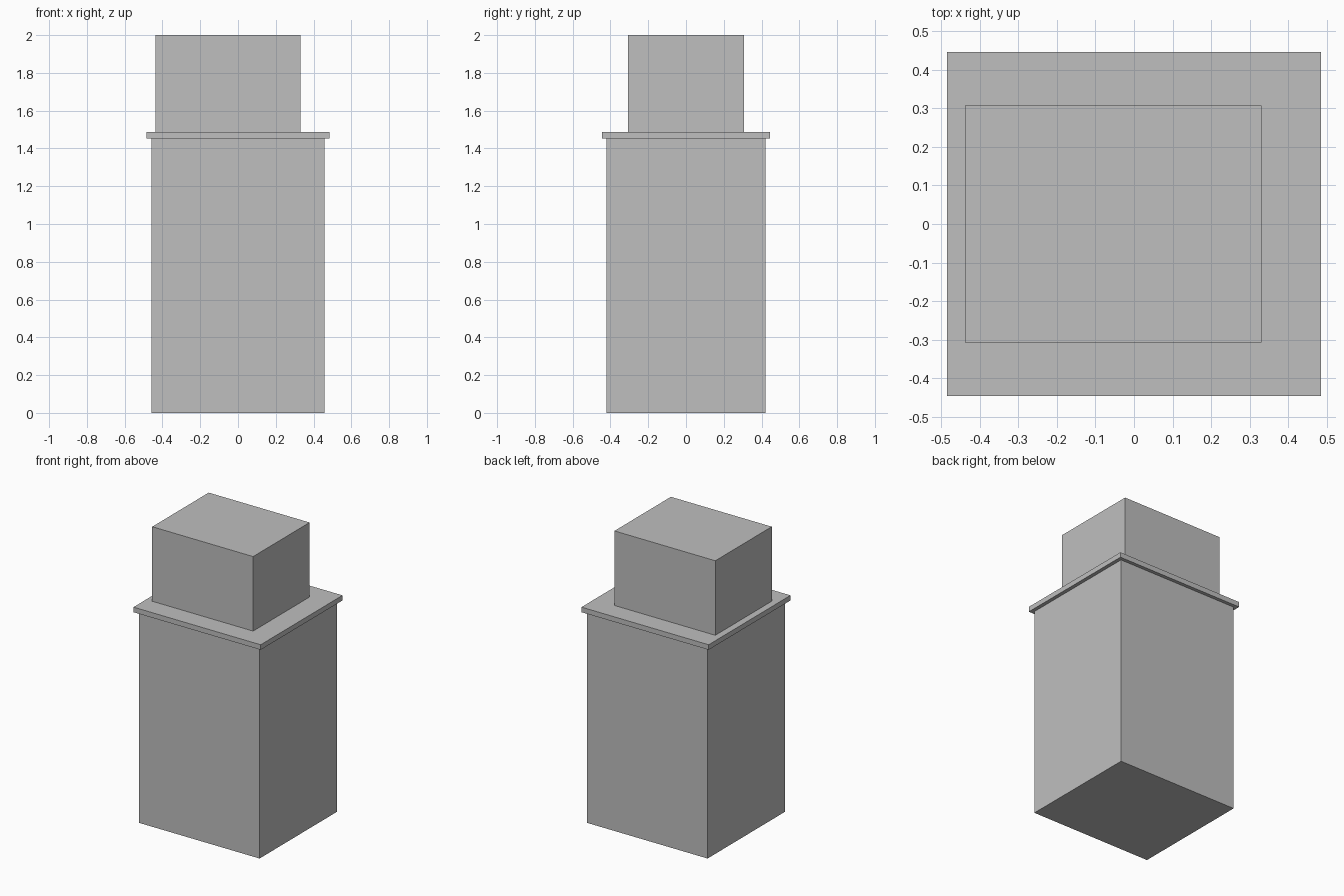
import bpy

if "Cube" in bpy.data.objects:
    bpy.data.objects.remove(bpy.data.objects["Cube"])

# One plain grey for the whole model
grey = bpy.data.materials.new("plain_grey")
grey.diffuse_color = (0.52, 0.52, 0.52, 1.0)
grey.use_nodes = True
grey.node_tree.nodes["Principled BSDF"].inputs["Base Color"].default_value = grey.diffuse_color


def box(name, x0, x1, y0, y1, z0, z1):
    """Flat-faced box between the given limits."""
    bpy.ops.mesh.primitive_cube_add(
        size=1, location=((x0 + x1) / 2, (y0 + y1) / 2, (z0 + z1) / 2))
    ob = bpy.context.object
    ob.name = name
    ob.scale = (x1 - x0, y1 - y0, z1 - z0)
    bpy.ops.object.transform_apply(location=False, rotation=False, scale=True)
    ob.data.materials.append(grey)
    return ob


# Tall lower cabinet
box("cabinet_body", -0.459, 0.459, -0.421, 0.421, 0.0, 1.452)
# Thin overhanging slab
box("top_slab", -0.484, 0.484, -0.445, 0.445, 1.452, 1.487)
# Smaller box on the slab, set towards the left
box("upper_box", -0.438, 0.330, -0.307, 0.307, 1.487, 2.0)
